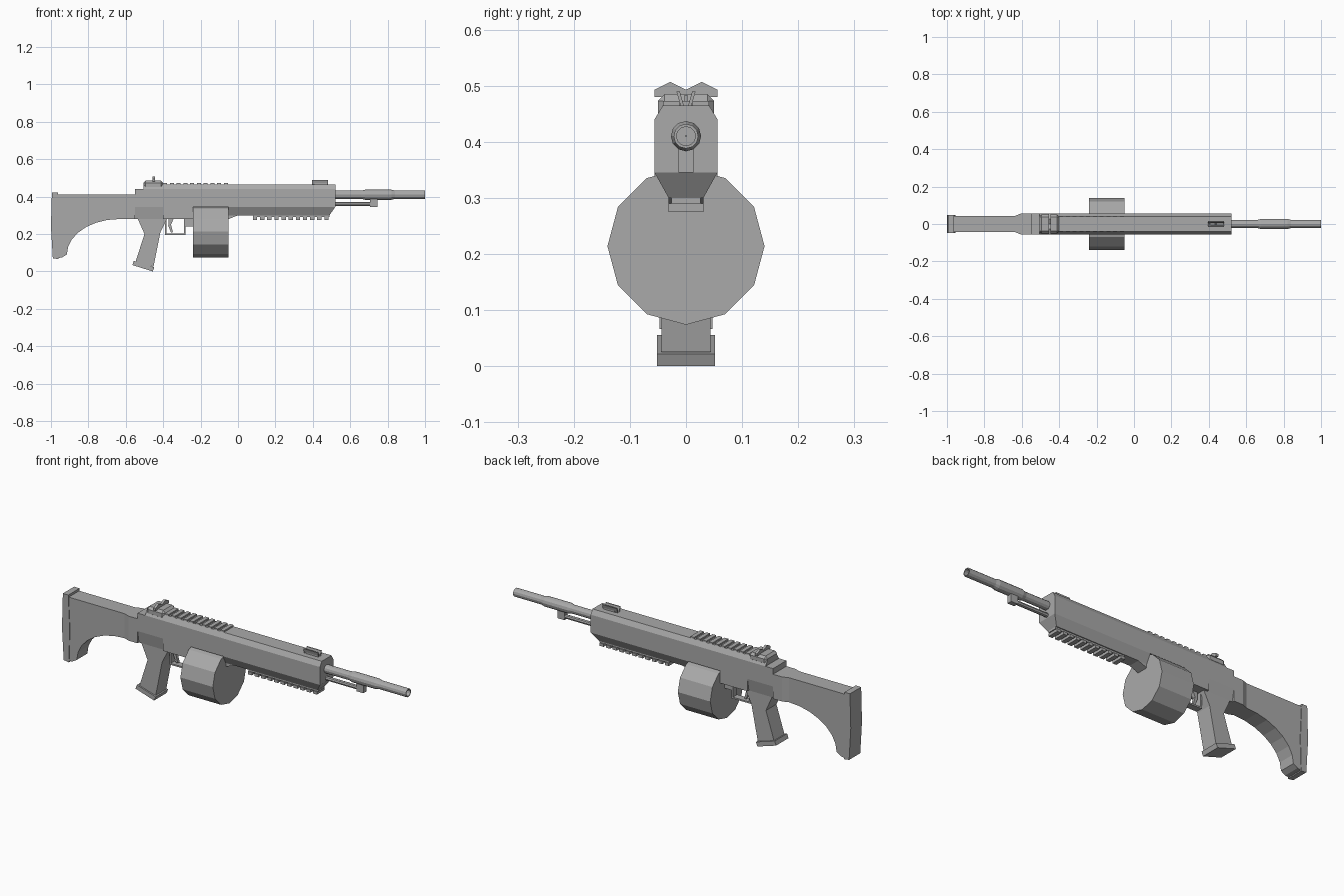
import bpy, bmesh
from math import sin, cos, pi, tau

cube = bpy.data.objects.get("Cube")
if cube:
    bpy.data.objects.remove(cube, do_unlink=True)

# One flat colour for the whole model
grey = bpy.data.materials.new("gunmetal_grey")
grey.use_nodes = True
grey.diffuse_color = (.4, .4, .4, 1)
shader = grey.node_tree.nodes["Principled BSDF"]
shader.inputs["Base Color"].default_value = grey.diffuse_color


def loft(name, rings, closed=False):
    """Skin a list of equal-length point rings; cap the ends or close the loop."""
    bm = bmesh.new()
    loops = [[bm.verts.new(point) for point in ring] for ring in rings]
    pairs = list(zip(loops, loops[1:]))
    if closed:
        pairs.append((loops[-1], loops[0]))
    else:
        bm.faces.new(loops[0])
        bm.faces.new(loops[-1])
    for a, b in pairs:
        for i in range(len(a)):
            bm.faces.new((a[i - 1], a[i], b[i], b[i - 1]))
    bmesh.ops.recalc_face_normals(bm, faces=bm.faces)
    mesh = bpy.data.meshes.new(name)
    bm.to_mesh(mesh)
    bm.free()
    mesh.materials.append(grey)
    obj = bpy.data.objects.new(name, mesh)
    bpy.context.collection.objects.link(obj)
    return obj


def side(name, outline, half_width):
    """Extrude a side outline of (x, z) points across the model."""
    return loft(name, [[(x, y, z) for x, z in outline]
                       for y in (-half_width, half_width)])


def along(name, half_outline, back, front):
    """Mirror half a cross-section of (y, z) points and extrude it lengthwise."""
    mirrored = [(-y, z) for y, z in reversed(half_outline)]
    return loft(name, [[(x, y, z) for y, z in half_outline + mirrored]
                       for x in (back, front)])


def box(name, back, front, half_width, bottom, top):
    return along(name, [(half_width, bottom), (half_width, top)], back, front)


def taper(name, *layers):
    """Join stacked rectangles given as (back, front, half width, height)."""
    return loft(name, [[(back, -w, z), (front, -w, z), (front, w, z), (back, w, z)]
                       for back, front, w, z in layers])


def turned(name, stations, height, sides, closed=False):
    """Turn (x, radius) stations about a lengthwise axis."""
    return loft(name, [[(x, r * cos(tau * i / sides), height + r * sin(tau * i / sides))
                        for i in range(sides)] for x, r in stations], closed)


def teeth(name, count, back, front, half_width, bottom, top):
    """A row of evenly spaced rail teeth filling the given length."""
    pitch = (front - back) / count
    for i in range(count):
        start = back + i * pitch
        box(name, start, start + pitch * .6, half_width, bottom, top)


# Shared dimensions
wide = .056
slim = .044
rail = .031
back = -.55
grip_front = -.4
drum_back = -.24
drum_front = -.05
nose = .52
waist = .345
belly = .28
shoulder = .44
roof = .465
forearm_floor = .3
bore = .41

# Receiver and forearm
along("receiver", [(wide, waist), (wide, shoulder), (rail + .01, roof)], back + slim, nose)
box("receiver_tail", back, back + slim, wide, waist, shoulder)
taper("receiver_grip_shoulder",
      (back, grip_front, wide, waist), (back, grip_front, slim, belly))
box("receiver_lower", grip_front, drum_back, wide, belly, waist)
box("magazine_catch", drum_back - .04, drum_back, .02, .24, belly)
taper("forearm_lower",
      (drum_front, nose, wide, waist), (drum_front, nose - rail, rail, forearm_floor))
taper("magazine_well",
      (drum_back, 0, rail, waist), (drum_back, 0, rail, forearm_floor),
      (drum_back, drum_front, rail, belly))

# Accessory rails
teeth("top_rail_tooth", 10, grip_front, drum_front + .01, rail + .01, roof, roof + .008)
box("lower_rail_base", .08, .49, rail - .005, belly + .01, forearm_floor)
teeth("lower_rail_tooth", 11, .08, .5, rail, belly - .005, belly + .01)

# Rear sight
sight_top = roof + .02
rear_sight = box("rear_sight_base", back + slim, grip_front, .05, shoulder, sight_top)
round_off = rear_sight.modifiers.new("corner_cut", "BEVEL")
round_off.width = .012
round_off.segments = 1
along("rear_sight_leaf",
      [(wide, sight_top - .005), (wide, sight_top + .008), (wide / 2, sight_top + rail * .7),
       (0.0001, sight_top + .008)], -.457, -.444)

# Front sight with two flared wings
box("front_sight_base", .41, .475, .012, roof, roof + .008)
for sign in (-1, 1):
    wing = [(sign * .004, roof), (sign * .01, roof),
            (sign * .017, roof + .025), (sign * .011, roof + .025)]
    loft("front_sight_wing", [[(x, y, z) for y, z in wing] for x in (.395, .48)])
box("front_sight_pin", .43, .445, .003, roof, roof + .018)

# Barrel with open muzzle, and the gas system below it
thin, thick, hole = .022, .027, .017
turned("barrel", [(nose, thin), (.66, thin), (.68, thick), (.82, thick), (.84, thin),
                  (1, thin), (1, hole), (.9, hole), (.9, .001), (nose, .001)],
       bore, 12, closed=True)
turned("gas_tube", [(nose, .011), (.71, .011)], .36, 8)
box("gas_block", .705, .745, .013, waist, bore - .015)

# Drum magazine
turned("drum_magazine", [(drum_back, .14), (drum_front, .14)], .214, 12)

# Pistol grip with tilted foot
side("pistol_grip", [(-.54, belly + .01), (-.38, belly), (-.415, .21),
                     (-.452, .025), (-.548, .05), (-.5, .2)], slim)
side("grip_base_plate", [(-.565, .034), (-.456, 0), (-.447, .022), (-.557, .056)], .052)

# Trigger and guard
guard_back, guard_front, guard_floor, strap = -.39, -.28, .196, .008
for edge in (guard_back, guard_front - strap):
    box("trigger_guard_post", edge, edge + strap, .018, guard_floor + strap, belly)
box("trigger_guard_floor", guard_back, guard_front, .018, guard_floor, guard_floor + strap)
side("trigger", [(-.372, belly), (-.345, belly), (-.358, .25), (-.348, .21),
                 (-.358, .208), (-.373, .245)], strap)

# Shoulder stock with a quarter-ellipse underside
collar_back = -.635
loft("stock_collar", [[(x, -w, belly), (x, w, belly), (x, w, bore), (x, -w, bore)]
                      for x, w in ((collar_back, slim), (collar_back + rail, wide),
                                   (back, wide))])
steps = 7
curve = [(collar_back - belly * sin(pi / 2 * i / steps), .09 + .19 * cos(pi / 2 * i / steps))
         for i in range(steps + 1)]
side("stock", [(collar_back, bore)] + curve + [(-.94, .075), (-.97, .07), (-.97, bore)], slim)
side("butt_pad", [(-.99, .07), (-.96, .066), (-.955, .24), (-.963, .422),
                  (-.995, .422), (-1, .24)], .047)
